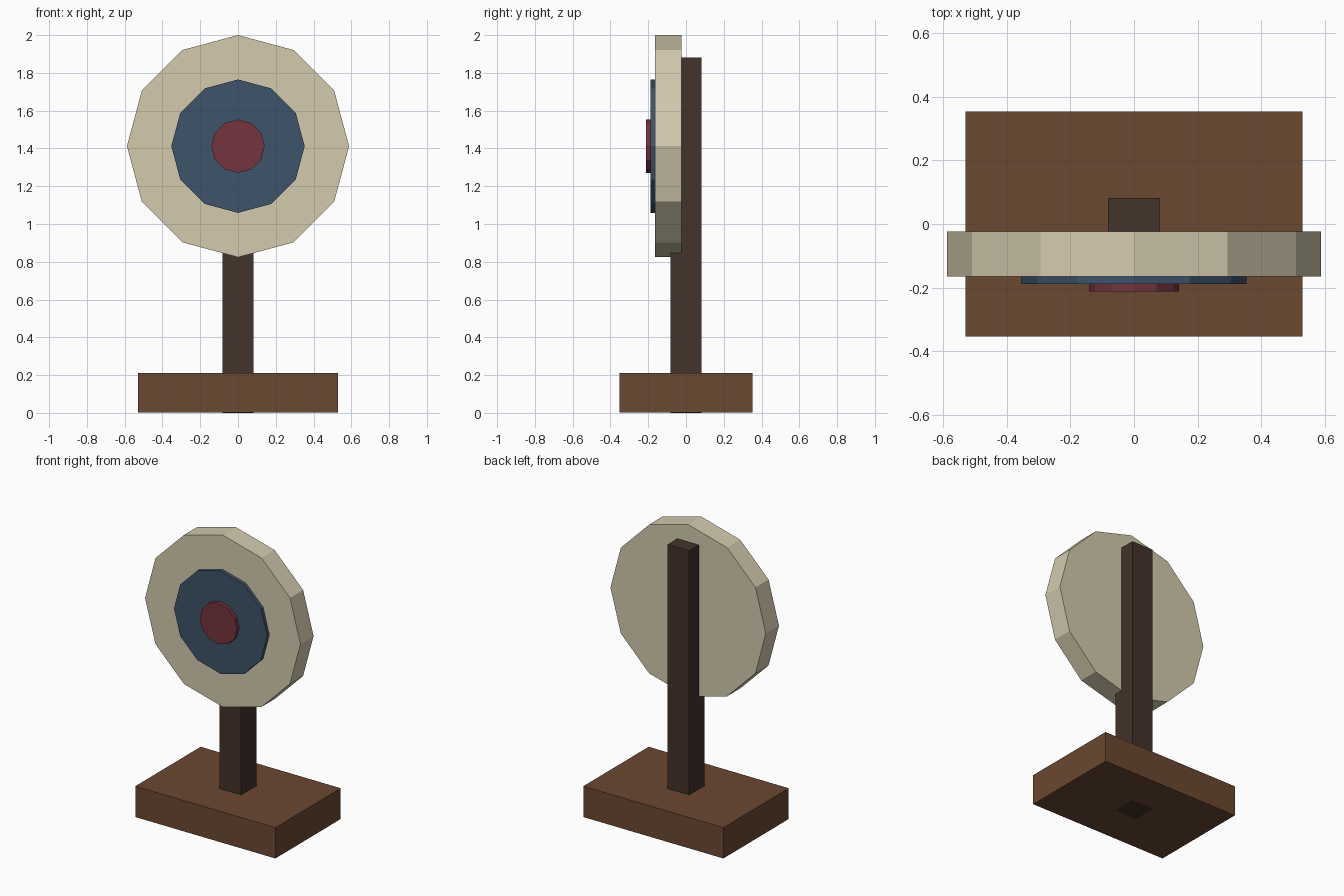
import bpy
import math

cube = bpy.data.objects.get("Cube")
if cube:
    bpy.data.objects.remove(cube, do_unlink=True)


def linear(c):
    c /= 255
    return c / 12.92 if c <= 0.04045 else ((c + 0.055) / 1.055) ** 2.4


def material(name, rgb):
    mat = bpy.data.materials.new(name)
    mat.use_nodes = True
    color = (*[linear(c) for c in rgb], 1)
    mat.diffuse_color = color
    mat.node_tree.nodes["Principled BSDF"].inputs["Base Color"].default_value = color
    return mat


def box(name, width, depth, bottom, top, mat):
    bpy.ops.mesh.primitive_cube_add(size=1, location=(0, 0, (bottom + top) / 2))
    obj = bpy.context.object
    obj.name = name
    obj.scale = (width, depth, top - bottom)
    bpy.ops.object.transform_apply(location=False, rotation=False, scale=True)
    obj.data.materials.append(mat)


def disc(name, radius, front, back, mat):
    # Twelve-sided disc facing the front, with a corner pointing up
    bpy.ops.mesh.primitive_cylinder_add(
        vertices=12, radius=radius, depth=back - front,
        location=(0, (front + back) / 2, DISC_Z), rotation=(math.pi / 2, 0, 0))
    obj = bpy.context.object
    obj.name = name
    obj.data.materials.append(mat)


brown = material("brown wood", (107, 72, 50))
dark = material("dark wood", (67, 51, 41))
cream = material("cream", (211, 202, 174))
blue = material("dark blue", (61, 83, 106))
red = material("dark red", (117, 52, 61))

DISC_Z = 1.412

# Stand: the post passes through the base and shows underneath
box("base", 1.06, 0.706, 0.001, 0.212, brown)
box("post", 0.163, 0.163, 0, 1.882, dark)

# Target: stacked discs stepping forward towards the centre
disc("target_board", 0.588, -0.165, -0.023, cream)
disc("middle_ring", 0.353, -0.188, -0.15, blue)
disc("bullseye", 0.141, -0.212, -0.17, red)
